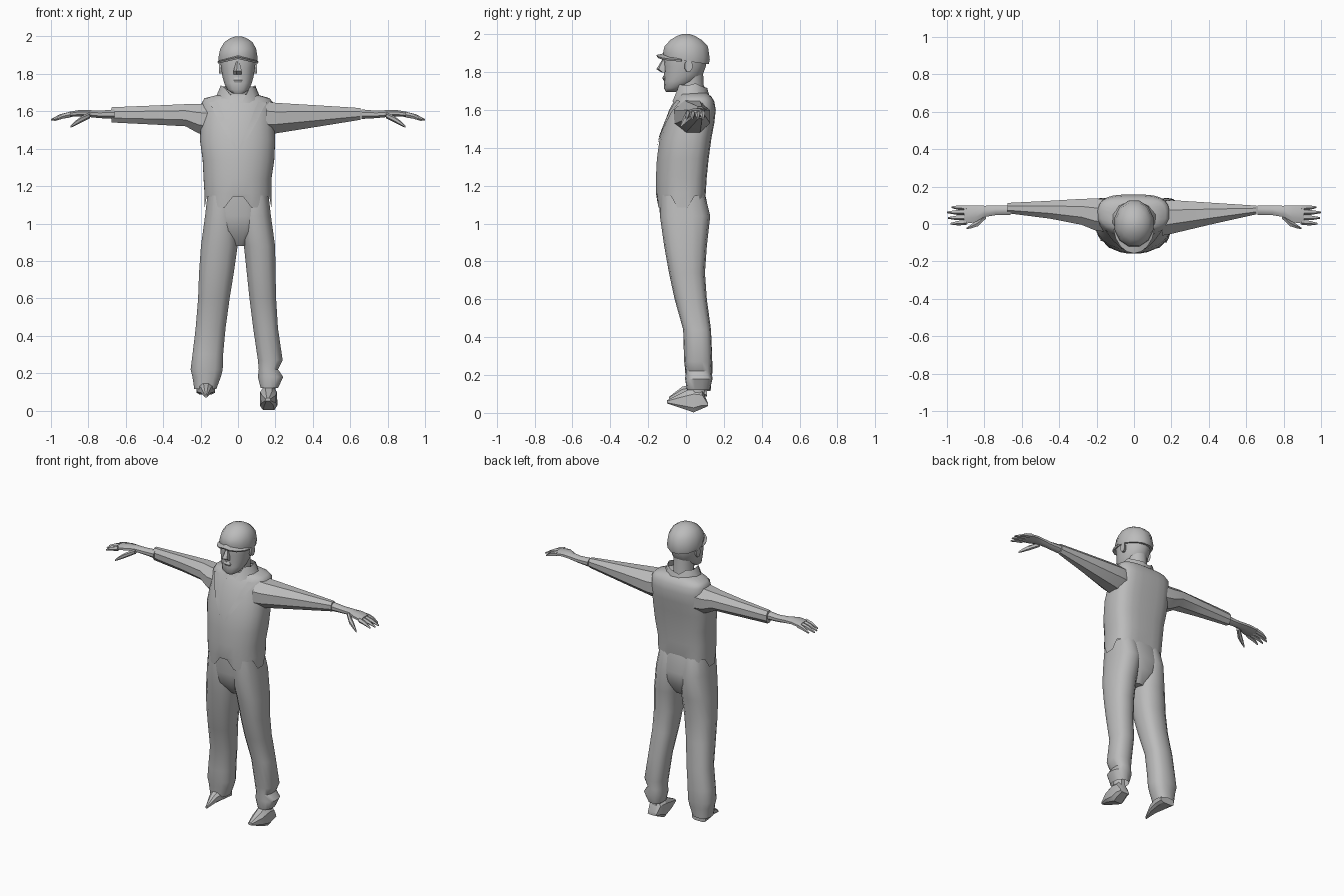
import bpy, bmesh, math
from math import sin, cos, pi, radians

grey = bpy.data.materials.new("plain_grey")
grey.diffuse_color = (0.5, 0.5, 0.5, 1)


def finish(name, bm, angle=45):
    bmesh.ops.recalc_face_normals(bm, faces=bm.faces)
    me = bpy.data.meshes.new(name)
    bm.to_mesh(me)
    bm.free()
    me.materials.append(grey)
    ob = bpy.data.objects.new(name, me)
    bpy.context.collection.objects.link(ob)
    bpy.ops.object.select_all(action='DESELECT')
    ob.select_set(True)
    bpy.context.view_layer.objects.active = ob
    bpy.ops.object.shade_smooth_by_angle(angle=radians(angle))
    return ob


def spow(v, p):
    return math.copysign(abs(v) ** p, v)


def loft(name, axis, rings, n=12, caps=(True, True), p_pos=1, p_neg=1, warp=None, angle=45):
    """Rings are (position, a0, a1, b0, b1): the bounds of each oval section along the axis."""
    bm = bmesh.new()
    loops = []
    for k, (t, a0, a1, b0, b1) in enumerate(rings):
        loop = []
        for i in range(n):
            w = 2 * pi * (i + 0.5) / n
            p = p_pos if sin(w) > 0 else p_neg
            u, v = spow(cos(w), p), spow(sin(w), p)
            m = cos(pi / n) if n < 7 else 1
            a = (a0 + a1) / 2 + (a1 - a0) / 2 * u / m
            b = (b0 + b1) / 2 + (b1 - b0) / 2 * v / m
            co = {'x': (t, a, b), 'y': (a, t, b), 'z': (a, b, t)}[axis]
            if warp:
                co = warp(k, i, *co)
            loop.append(bm.verts.new(co))
        loops.append(loop)
    for l0, l1 in zip(loops, loops[1:]):
        for i in range(n):
            j = (i + 1) % n
            bm.faces.new((l0[i], l0[j], l1[j], l1[i]))
    if caps[0]:
        bm.faces.new(loops[0])
    if caps[1]:
        bm.faces.new(loops[-1])
    return finish(name, bm, angle)


# Jacket body with a ragged hem
def hem(k, i, x, y, z):
    return (x, y, z + (0.06 if k == 0 and i % 4 in (1, 2) else 0))

torso = loft("jacket", 'z', [
    (1.085, -.18, .18, -.155, .10), (1.16, -.18, .18, -.16, .105), (1.24, -.185, .18, -.16, .11),
    (1.34, -.19, .195, -.155, .12), (1.45, -.205, .20, -.14, .135), (1.53, -.20, .195, -.115, .15),
    (1.60, -.195, .19, -.09, .158), (1.645, -.195, .19, -.065, .15), (1.67, -.18, .17, -.05, .135),
    (1.69, -.10, .10, -.045, .11)], 24, (False, True), 0.6, 0.95, hem)

# Raised collar, higher at the sides and open at the front
def collar_warp(k, i, x, y, z):
    if k == 1:
        z += 0.035 * min(1, abs(x) / .08) - (0.05 if y < -.04 else 0)
        z -= 0.012 * (i % 2)
    return (x, y, z)

loft("collar", 'z', [(1.645, -.135, .135, -.075, .135), (1.705, -.095, .095, -.06, .115)],
     12, (False, False), warp=collar_warp)

# Lapels: thin strips laid over the chest, meeting in a V
for s in (-1, 1):
    bm = bmesh.new()
    prev = None
    for i in range(9):
        t = i / 8
        z, x = 1.40 + 0.265 * t, 0.11 * t + .004
        w = 0.012 + 0.05 * t
        cur = [bm.verts.new((s * xx, -.17 + .10 * t, z)) for xx in (x, x + w)]
        if prev:
            bm.faces.new((prev[0], prev[1], cur[1], cur[0]))
        prev = cur
    ob = finish("lapel", bm)
    mod = ob.modifiers.new("wrap", 'SHRINKWRAP')
    mod.target = torso
    mod.wrap_mode = 'ABOVE_SURFACE'
    mod.offset = 0.006

# Trousers: hips and two legs
loft("trouser_hips", 'z', [
    (1.17, -.16, .16, -.145, .10), (1.04, -.17, .17, -.14, .128), (.96, -.13, .13, -.125, .118),
    (.88, -.04, .05, -.06, .07)], 16, p_pos=.8, p_neg=.8)
loft("trouser_leg_right", 'z', [
    (1.15, -.165, -.01, -.135, .10), (1.04, -.178, 0, -.138, .128), (.88, -.20, .0, -.115, .11),
    (.74, -.21, -.02, -.09, .10), (.6, -.215, -.043, -.06, .11), (.44, -.228, -.065, -.015, .132),
    (.3, -.245, -.078, -.01, .138), (.22, -.255, -.08, -.005, .14), (.18, -.245, -.09, 0, .135),
    (.115, -.235, -.115, .005, .13)], 14, (True, False), .8, .8)
loft("trouser_leg_left", 'z', [
    (1.15, .01, .165, -.135, .10), (1.04, 0, .178, -.138, .128), (.88, .03, .20, -.115, .11),
    (.74, .045, .202, -.09, .10), (.6, .06, .205, -.06, .11), (.44, .08, .215, -.015, .132),
    (.27, .105, .24, -.01, .138), (.22, .11, .215, 0, .135), (.18, .105, .243, -.005, .14),
    (.12, .12, .215, .005, .125)], 14, (True, False), .8, .8)

# Ankles and pointed shoes
for s, x in ((-1, -.172), (1, .168)):
    loft("ankle", 'z', [(.24, x - .04, x + .04, .02, .10), (.09, x - .035, x + .035, .02, .10)], 8)
loft("shoe_left", 'y', [
    (-.10, .145, .175, .05, .068), (-.03, .125, .205, .025, .105), (.04, .115, .212, 0, .14),
    (.085, .125, .212, .02, .125), (.115, .135, .205, .035, .055)], 8, p_pos=.9, p_neg=.5, angle=30)
loft("shoe_right", 'y', [
    (-.09, -.178, -.165, .07, .085), (-.02, -.20, -.142, .085, .14), (.05, -.22, -.125, .085, .16),
    (.11, -.225, -.12, .085, .14)], 8, p_pos=.9, p_neg=.5, angle=30)

# Sleeves
loft("sleeve_right", 'x', [
    (-.15, -.05, .14, 1.46, 1.65), (-.21, -.04, .143, 1.475, 1.645), (-.28, -.01, .14, 1.515, 1.643),
    (-.45, .025, .128, 1.525, 1.635), (-.675, .055, .115, 1.537, 1.625)], 8, angle=35)
loft("sleeve_left", 'x', [
    (.15, -.07, .13, 1.47, 1.66), (.20, -.06, .135, 1.475, 1.652), (.42, -.005, .118, 1.512, 1.637),
    (.655, .05, .10, 1.552, 1.62)], 8, angle=35)

# Hands: wrist and palm, four fingers, thumb
fingers = [(.975, .088, .09), (1.0, .063, .063), (.995, .035, .033), (.98, .01, .002)]
for s, side in ((-1, "right"), (1, "left")):
    loft("hand_" + side, 'x', [
        (s * .66, .045, .102, 1.557, 1.612), (s * .74, .045, .10, 1.562, 1.605),
        (s * .80, .035, .10, 1.568, 1.608), (s * .85, .005, .102, 1.572, 1.608),
        (s * .91, -.003, .103, 1.568, 1.597)], 8)
    for tip, y0, y1 in fingers:
        mid = (.9 + tip) / 2
        loft("finger_" + side, 'x', [
            (s * .895, y0 - .012, y0 + .012, 1.57, 1.596),
            (s * mid, (y0 + y1) / 2 - .011, (y0 + y1) / 2 + .011, 1.562, 1.583),
            (s * tip, y1 - .004, y1 + .004, 1.55, 1.558)], 5)
    loft("thumb_" + side, 'x', [
        (s * .79, .03, .06, 1.565, 1.592), (s * .835, -.012, .022, 1.543, 1.573),
        (s * .87, -.023, -.002, 1.525, 1.547), (s * .895, -.028, -.02, 1.513, 1.523)], 6)

# Neck and head
loft("neck", 'z', [(1.62, -.075, .075, -.05, .105), (1.70, -.062, .062, -.045, .095),
                   (1.80, -.065, .065, -.05, .09)], 10)
loft("head", 'z', [
    (1.695, -.028, .028, -.105, -.055), (1.715, -.058, .058, -.117, -.01),
    (1.75, -.075, .075, -.115, .055), (1.785, -.085, .085, -.117, .088),
    (1.83, -.092, .092, -.115, .105), (1.87, -.097, .097, -.118, .11),
    (1.91, -.095, .095, -.11, .11)], 14, p_neg=.85)
loft("nose", 'z', [(1.797, -.02, .02, -.125, -.10), (1.815, -.02, .02, -.152, -.10),
                   (1.865, -.008, .008, -.124, -.10)], 5)
loft("lips", 'z', [(1.755, -.02, .02, -.12, -.10), (1.768, -.028, .028, -.126, -.10),
                   (1.782, -.018, .018, -.12, -.10)], 8)
for s in (-1, 1):
    loft("ear", 'x', [(s * .08, -.01, .025, 1.80, 1.86), (s * .102, -.008, .035, 1.80, 1.865)], 8)

# Cap crown, lower at the back
def cap_warp(k, i, x, y, z):
    return (x, y, z - (0.14 * (y + .1) if k < 2 else 0))

loft("cap", 'z', [
    (1.872, -.105, .105, -.122, .125), (1.90, -.108, .108, -.125, .13), (1.935, -.098, .10, -.118, .12),
    (1.97, -.075, .08, -.085, .085), (1.99, -.045, .05, -.05, .05), (2.0, -.015, .02, -.02, .02)],
     12, warp=cap_warp, angle=35)

# Cap brim
bm = bmesh.new()
rows = []
for i in range(9):
    a = radians(190 + 20 * i)
    drop = 0.025 * abs(cos(a))
    x, y = cos(a), sin(a)
    rows.append([bm.verts.new(c) for c in (
        (.095 * x, .11 * y, 1.90 - drop), (.112 * x, .157 * y, 1.89 - drop),
        (.108 * x, .152 * y, 1.88 - drop), (.09 * x, .105 * y, 1.885 - drop))])
for r0, r1 in zip(rows, rows[1:]):
    for j in range(4):
        k = (j + 1) % 4
        bm.faces.new((r0[j], r0[k], r1[k], r1[j]))
bm.faces.new(rows[0])
bm.faces.new(rows[-1])
finish("cap_brim", bm)
